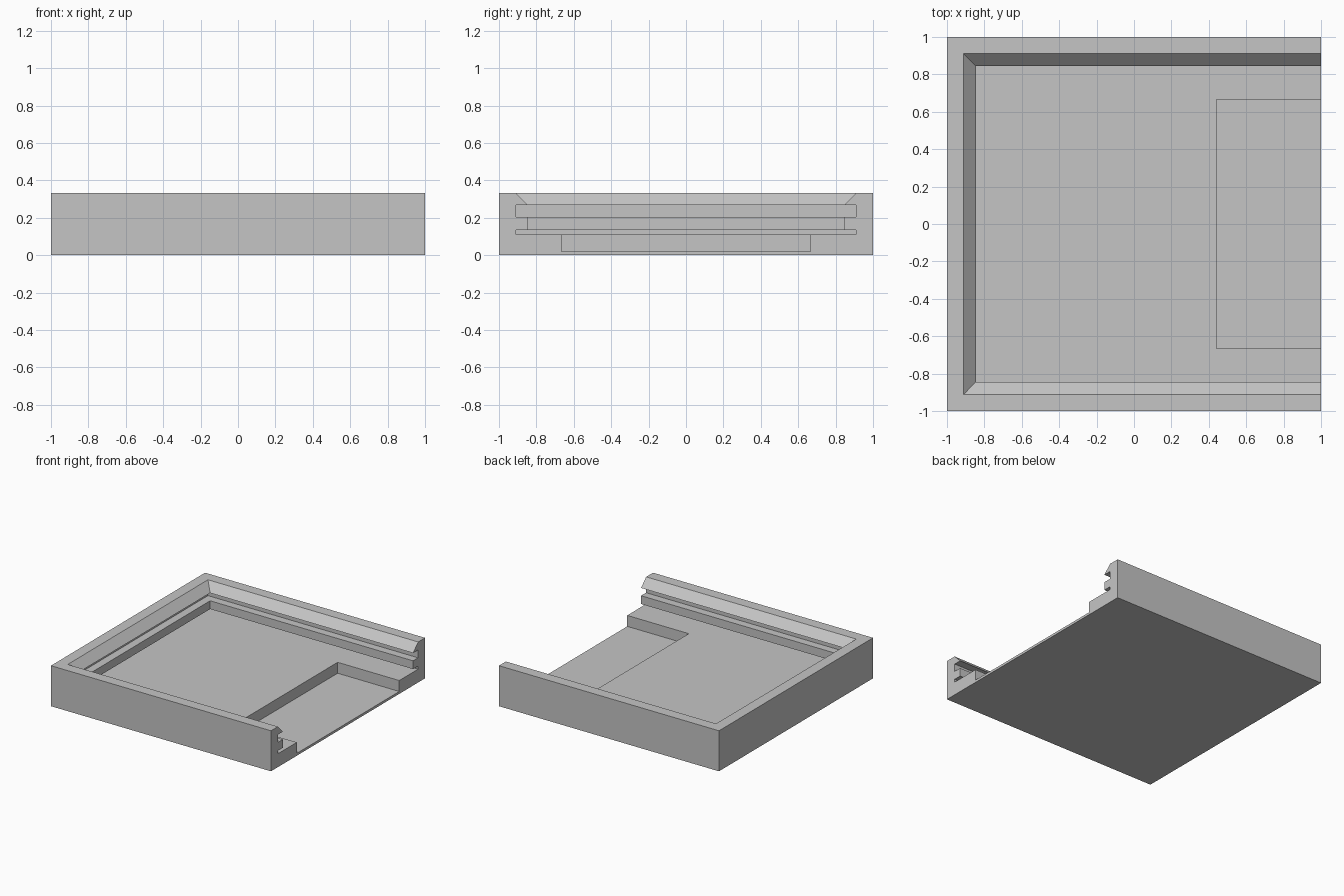
import bpy
import bmesh

default_cube = bpy.data.objects.get("Cube")
if default_cube:
    bpy.data.objects.remove(default_cube, do_unlink=True)

gray = bpy.data.materials.new("light_gray")
gray.use_nodes = True
color = (0.56, 0.56, 0.56, 1)
gray.diffuse_color = color
gray.node_tree.nodes["Principled BSDF"].inputs["Base Color"].default_value = color


def loft(name, rings):
    """Solid through stacked rectangles given as (x0, x1, half_depth, z)."""
    bm = bmesh.new()
    loops = [[bm.verts.new(p) for p in
              ((x0, -d, z), (x1, -d, z), (x1, d, z), (x0, d, z))]
             for x0, x1, d, z in rings]
    for low, high in zip(loops, loops[1:]):
        for i in range(4):
            j = (i + 1) % 4
            bm.faces.new((low[i], low[j], high[j], high[i]))
    bm.faces.new(loops[0][::-1])
    bm.faces.new(loops[-1])
    bmesh.ops.recalc_face_normals(bm, faces=bm.faces)
    mesh = bpy.data.meshes.new(name)
    bm.to_mesh(mesh)
    bm.free()
    mesh.materials.append(gray)
    obj = bpy.data.objects.new(name, mesh)
    bpy.context.collection.objects.link(obj)
    return obj


def cut(target, cutter):
    cutter.hide_render = True
    mod = target.modifiers.new("cut", 'BOOLEAN')
    mod.operation = 'DIFFERENCE'
    mod.solver = 'EXACT'
    mod.object = cutter
    bpy.context.view_layer.objects.active = target
    bpy.ops.object.modifier_apply(modifier=mod.name)
    bpy.data.objects.remove(cutter, do_unlink=True)


# Outer block
tray = loft("tray", [(-1, 1, 1, 0), (-1, 1, 1, 0.333)])

# Interior with two grooves, a ledge and a sloped lip, open on the +x side
WIDE, NARROW = 0.91, 0.845
profile = [(WIDE, 0.11), (WIDE, 0.135), (NARROW, 0.135), (NARROW, 0.203),
           (WIDE, 0.203), (WIDE, 0.267), (NARROW, 0.267), (0.95, 0.373)]
cut(tray, loft("interior_cutter", [(-h, h + 0.3, h, z) for h, z in profile]))

# Recessed pocket in the floor at the open side
cut(tray, loft("pocket_cutter", [(0.44, 1.3, 0.665, 0.02), (0.44, 1.3, 0.665, 0.18)]))
